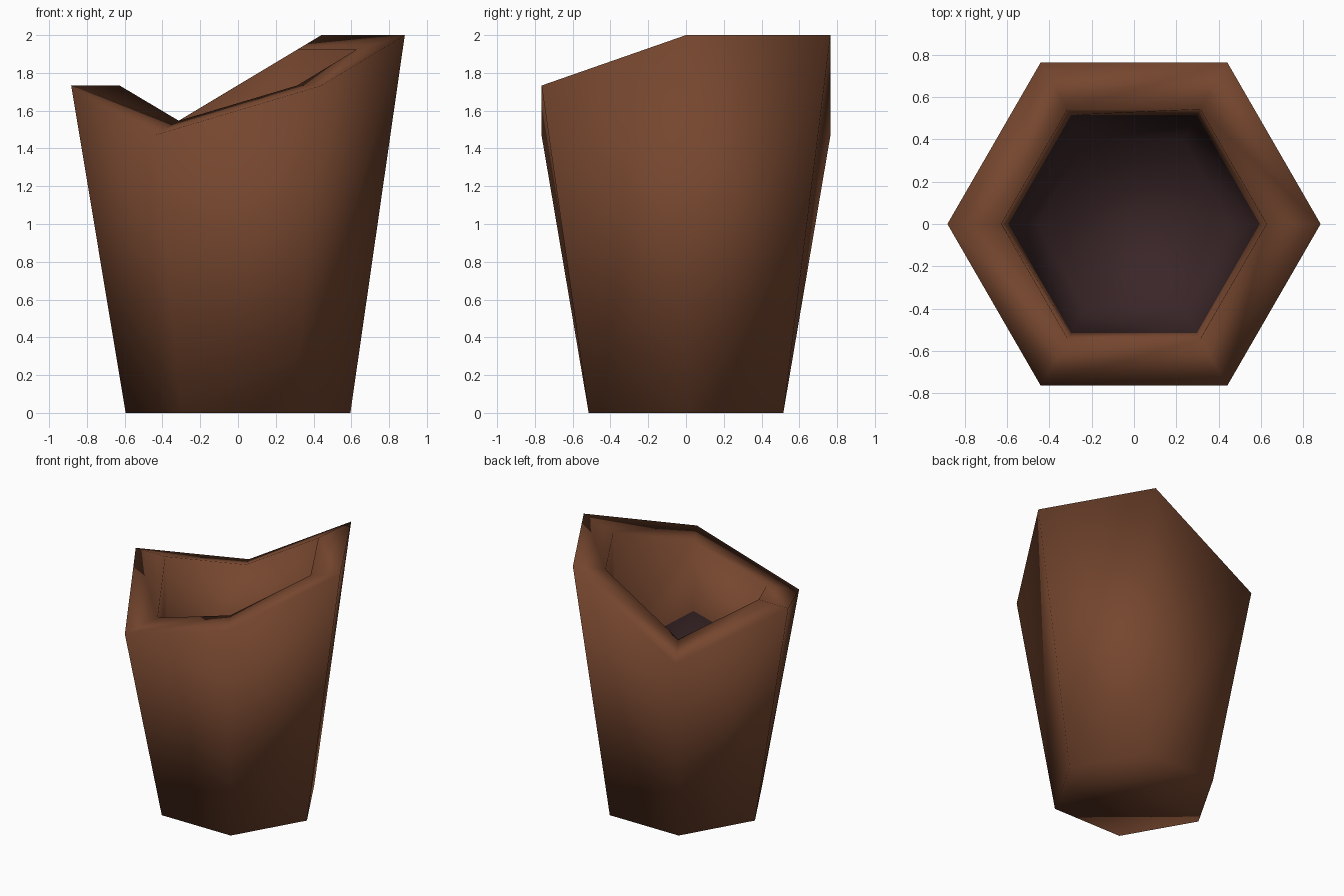
import bpy, bmesh, math

if "Cube" in bpy.data.objects:
    bpy.data.objects.remove(bpy.data.objects["Cube"])


def material(name, rgb):
    m = bpy.data.materials.new(name)
    m.diffuse_color = (*rgb, 1)
    m.use_nodes = True
    m.node_tree.nodes["Principled BSDF"].inputs["Base Color"].default_value = m.diffuse_color
    return m


brown = material("bark_brown", (0.18, 0.062, 0.028))
dark = material("hollow_dark", (0.042, 0.019, 0.021))

bm = bmesh.new()


def ring(radius, heights):
    """Six-sided loop with a height for each corner, starting at +x."""
    return [bm.verts.new((radius * math.cos(i * math.pi / 3),
                          radius * math.sin(i * math.pi / 3), z))
            for i, z in enumerate(heights)]


# Uneven broken rim: outer corner heights, inner rim scaled toward the centre
outer = [2.0, 2.0, 1.47, 1.733, 1.47, 1.733]
mean = sum(outer) / 6
inner = [mean + (z - mean) * 0.71 for z in outer]

loops = [
    ring(0.595, [0] * 6),                                # foot
    ring(0.883, outer),                                  # outer rim
    ring(0.627, inner),                                  # inner rim
    ring(0.595, [1.0, 1.05, 1.05, 1.05, 1.05, 1.2]),     # start of dark hollow
    ring(0.46, [0.4] * 6),                               # hollow floor
]

# Walls between neighbouring loops; the lower hollow is dark
for k in range(4):
    a, b = loops[k], loops[k + 1]
    for i in range(6):
        j = (i + 1) % 6
        f = bm.faces.new((a[i], a[j], b[j], b[i]))
        f.material_index = 1 if k == 3 else 0

# Underside and hollow floor
bm.faces.new(loops[0][::-1])
bm.faces.new(loops[-1]).material_index = 1

for f in bm.faces:
    f.smooth = True
bmesh.ops.recalc_face_normals(bm, faces=bm.faces[:])

mesh = bpy.data.meshes.new("hollow_stump")
bm.to_mesh(mesh)
bm.free()
mesh.materials.append(brown)
mesh.materials.append(dark)
stump = bpy.data.objects.new("hollow_stump", mesh)
bpy.context.collection.objects.link(stump)
